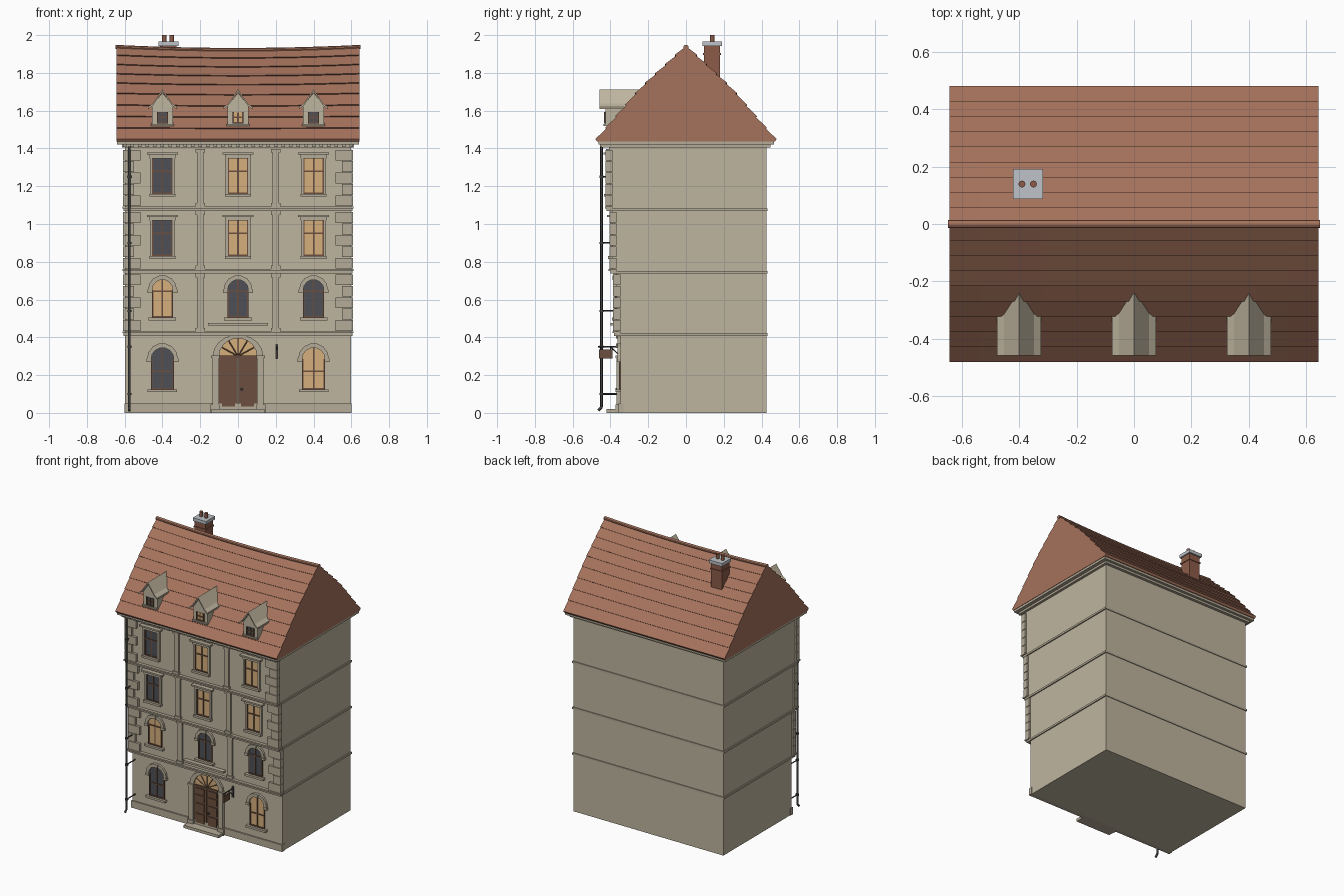
import bpy, bmesh, math
from mathutils import Matrix, Vector

if "Cube" in bpy.data.objects:
    bpy.data.objects.remove(bpy.data.objects["Cube"])

COLOURS = {
    "wall_stone": (0.52, 0.462, 0.345), "trim_stone": (0.46, 0.41, 0.31),
    "roof_tile": (0.375, 0.168, 0.107), "dark_glass": (0.075, 0.08, 0.095),
    "lit_glass": (0.67, 0.43, 0.20), "wood": (0.15, 0.08, 0.05),
    "brick": (0.26, 0.105, 0.065), "cap_grey": (0.52, 0.55, 0.58), "iron": (0.05, 0.05, 0.05)}
MATS = {}
for n, c in COLOURS.items():
    MATS[n] = bpy.data.materials.new(n)
    MATS[n].diffuse_color = (*c, 1)

parts = {}


def bm_for(name, mat):
    return parts.setdefault((name, mat), bmesh.new())


def box(name, mat, x0, x1, y0, y1, z0, z1):
    m = Matrix.Translation(((x0 + x1) / 2, (y0 + y1) / 2, (z0 + z1) / 2)) @ \
        Matrix.Diagonal((x1 - x0, y1 - y0, z1 - z0, 1))
    bmesh.ops.create_cube(bm_for(name, mat), size=1, matrix=m)


def prism(name, mat, pts, y0, y1):
    """Extrude an x-z outline from y0 to y1."""
    bm = bm_for(name, mat)
    a = [bm.verts.new((x, y0, z)) for x, z in pts]
    b = [bm.verts.new((x, y1, z)) for x, z in pts]
    bm.faces.new(a)
    bm.faces.new(b[::-1])
    for i in range(len(a)):
        j = (i + 1) % len(a)
        bm.faces.new((a[i], b[i], b[j], a[j]))


def rod(name, mat, p, q, r, n=12):
    p, q = Vector(p), Vector(q)
    d = q - p
    m = Matrix.Translation((p + q) / 2) @ d.to_track_quat('Z', 'Y').to_matrix().to_4x4()
    v = bmesh.ops.create_cone(bm_for(name, mat), cap_ends=True, segments=n, radius1=r,
                              radius2=r, depth=d.length, matrix=m)["verts"]
    for f in {f for w in v for f in w.link_faces if len(f.verts) == 4}:
        f.smooth = True


def loft(name, mat, prof, half):
    """Sweep a y-z profile along x with a sagging middle."""
    bm = bm_for(name, mat)
    rings = []
    for k in range(13):
        x = half * (k / 6 - 1)
        sag = 0.016 * (1 - (x / half) ** 2)
        rings.append([bm.verts.new((x, y, z - sag * (z - 1.44) / 0.5)) for y, z in prof])
    for a, b in zip(rings, rings[1:]):
        for i in range(len(a)):
            j = (i + 1) % len(a)
            bm.faces.new((a[i], b[i], b[j], a[j]))
    bm.faces.new(rings[0])
    bm.faces.new(rings[-1][::-1])


def arc(cx, cz, rx, rz, n=12):
    return [(cx + rx * math.cos(math.pi * i / n), cz + rz * math.sin(math.pi * i / n))
            for i in range(n + 1)]


def arch_ring(name, cx, cz, rx, rz, tx, tz, y, n=7):
    """Voussoir blocks, with the middle one as a raised keystone."""
    inner, outer = arc(cx, cz, rx, rz, n), arc(cx, cz, rx + tx, rz + tz, n)
    for i in range(n):
        key = i == n // 2
        prism(name, "trim_stone", [inner[i], outer[i], outer[i + 1], inner[i + 1]],
              y - (0.022 if key else 0.015), y + 0.01)


def glazing(cx, w, z0, z1, y, lit, transom, outline=None):
    pts = outline or [(cx - w, z0), (cx + w, z0), (cx + w, z1), (cx - w, z1)]
    glass = "lit_glass" if lit else "dark_glass"
    prism("lit_panes" if lit else "dark_panes", glass, pts, y - 0.003, y + 0.003)
    top = z1 if not outline else z1 - w
    for s in (-1, 1):
        x = cx + s * (w - 0.004)
        box("window_frames", "wood", x - 0.004, x + 0.004, y - 0.008, y, z0, top)
    box("window_frames", "wood", cx - 0.004, cx + 0.004, y - 0.008, y, z0, z1 - 0.002)
    for z in (z0 + 0.004, transom):
        box("window_frames", "wood", cx - w, cx + w, y - 0.008, y, z - 0.004, z + 0.004)


def sill(cx, w, z, y):
    box("window_sills", "trim_stone", cx - w, cx + w, y - 0.025, y + 0.01, z - 0.015, z)


# Storeys, each stepping slightly forward, with string courses
LEVELS = [0, 0.42, 0.75, 1.08, 1.41]
FRONT = [-0.348, -0.368, -0.388, -0.408]
BACK = 0.427
for i, y in enumerate(FRONT):
    z0, z1 = LEVELS[i], LEVELS[i + 1]
    box("storeys", "wall_stone", -0.597, 0.597, y, BACK, z0, z1)
    if i:
        box("string_courses", "trim_stone", -0.605, 0.605, y - 0.012, BACK + 0.005, z0 - 0.012, z0 + 0.002)
        box("string_courses", "trim_stone", -0.612, 0.612, y - 0.022, y + 0.02, z0 + 0.002, z0 + 0.012)
        # Pilasters and corner quoins
        for s in (-1, 1):
            for w, d, a, b in ((0.018, 0.010, z0 + 0.012, z1 - 0.012), (0.024, 0.016, z0 + 0.012, z0 + 0.03),
                               (0.024, 0.016, z1 - 0.032, z1 - 0.012)):
                box("pilasters", "trim_stone", s * 0.2 - w, s * 0.2 + w, y - d, y + 0.01, a, b)
            for k in range(5):
                inn = 0.515 if k % 2 == 0 else 0.55
                xs = sorted((s * inn, s * 0.608))
                a = z0 + 0.014 + k * 0.0605
                box("quoins", "trim_stone", *xs, y - 0.018, y + 0.02, a, a + 0.057)
box("plinth", "trim_stone", -0.602, 0.602, -0.358, -0.33, 0, 0.05)

# Rectangular windows on the two upper storeys
for i in (2, 3):
    y, b = FRONT[i], LEVELS[i]
    for cx in (-0.4, 0, 0.4):
        glazing(cx, 0.055, b + 0.08, b + 0.27, y, cx > -0.1, b + 0.2)
        sill(cx, 0.068, b + 0.08, y)
        for s in (-1, 1):
            x = cx + s * 0.06
            box("window_surrounds", "trim_stone", x - 0.006, x + 0.006, y - 0.012, y, b + 0.08, b + 0.27)
        box("lintels", "trim_stone", cx - 0.068, cx + 0.068, y - 0.018, y + 0.01, b + 0.268, b + 0.287)
        box("lintels", "trim_stone", cx - 0.082, cx + 0.082, y - 0.03, y + 0.01, b + 0.287, b + 0.298)

# Arched windows on the two lower storeys
for cx, i, z0, zs, w, lit in ((-0.4, 0, 0.125, 0.285, 0.06, 0), (0.4, 0, 0.125, 0.285, 0.06, 1),
                              (-0.4, 1, 0.505, 0.65, 0.055, 1), (0, 1, 0.505, 0.65, 0.055, 0),
                              (0.4, 1, 0.505, 0.65, 0.055, 0)):
    y = FRONT[i]
    glazing(cx, w, z0, zs + w, y, lit, zs - 0.06 * (i == 0) - 0.005,
            [(cx - w, z0), (cx + w, z0)] + arc(cx, zs, w, w))
    arch_ring("arch_stones", cx, zs, w, w, 0.022, 0.024, y)
    for s in (-1, 1):
        x = cx + s * (w + 0.011)
        box("arch_stones", "trim_stone", x - 0.013, x + 0.013, y - 0.018, y, zs - 0.015, zs + 0.002)
    sill(cx, w + 0.018, z0, y)
# Ledge under the middle window
box("balcony_ledge", "trim_stone", -0.16, 0.16, -0.4, -0.36, 0.463, 0.476)

# Entrance: double door, fanlight, surround and step
y = FRONT[0]
box("door_step", "trim_stone", -0.14, 0.14, -0.42, y, 0, 0.02)
for s in (-1, 1):
    box("door_leaves", "wood", *sorted((s * 0.002, s * 0.1)), y - 0.008, y, 0.02, 0.298)
    for a, b in ((0.035, 0.1), (0.115, 0.175), (0.19, 0.235), (0.245, 0.285)):
        box("door_panels", "wood", *sorted((s * 0.016, s * 0.084)), y - 0.014, y, a, b)
    box("door_surround", "trim_stone", *sorted((s * 0.1, s * 0.135)), y - 0.02, y, 0, 0.3)
    box("door_surround", "trim_stone", *sorted((s * 0.098, s * 0.145)), y - 0.026, y, 0, 0.045)
    box("door_surround", "trim_stone", *sorted((s * 0.098, s * 0.142)), y - 0.026, y, 0.29, 0.305)
rod("door_knob", "iron", (0.02, y - 0.026, 0.125), (0.02, y, 0.125), 0.008)
box("door_transom", "wood", -0.1, 0.1, y - 0.014, y, 0.292, 0.304)
prism("fanlight", "lit_glass", arc(0, 0.3, 0.1, 0.095), y - 0.004, y)
for k in range(1, 6):
    t = math.pi * k / 6
    rod("fanlight_bars", "wood", (0, y - 0.005, 0.3), (0.098 * math.cos(t), y - 0.005, 0.3 + 0.093 * math.sin(t)), 0.003, 6)
arch_ring("door_arch", 0, 0.3, 0.1, 0.095, 0.034, 0.02, y, 9)

# Hanging sign on an iron bracket
box("sign_board", "wood", 0.2, 0.21, -0.46, -0.39, 0.287, 0.335)
rod("sign_bracket", "iron", (0.205, -0.465, 0.35), (0.205, y, 0.35), 0.004, 8)
rod("sign_bracket", "iron", (0.205, y, 0.3), (0.205, -0.4, 0.35), 0.003, 8)
box("sign_bracket", "iron", 0.198, 0.212, y - 0.006, y, 0.285, 0.365)
for yy in (-0.45, -0.4):
    rod("sign_bracket", "iron", (0.205, yy, 0.33), (0.205, yy, 0.35), 0.002, 6)

# Downpipe with wall brackets
rod("downpipe", "iron", (-0.575, -0.447, 0.03), (-0.575, -0.447, 1.41), 0.007)
rod("downpipe", "iron", (-0.575, -0.445, 0.033), (-0.575, -0.465, 0.012), 0.007)
for z, yy in ((0.1, y), (0.35, y), (0.54, -0.368), (0.9, -0.388), (1.25, -0.408)):
    rod("pipe_brackets", "iron", (-0.575, -0.455, z), (-0.575, yy, z), 0.004, 8)
    rod("pipe_brackets", "iron", (-0.575, -0.447, z - 0.006), (-0.575, -0.447, z + 0.006), 0.011)

# Cornice with dentils
box("cornice", "trim_stone", -0.615, 0.615, -0.445, 0.447, 1.405, 1.42)
box("cornice", "trim_stone", -0.64, 0.64, -0.464, 0.465, 1.42, 1.446)
for k in range(31):
    x = -0.6 + k * 0.04
    box("dentils", "trim_stone", x - 0.009, x + 0.009, -0.455, -0.43, 1.408, 1.421)

# Roof: stepped tile courses on a slightly broken slope
def slope(t):
    return (0.474 - 0.474 * t, 1.445 + (0.275 * t / 0.5 if t < 0.5 else 0.275 + 0.22 * (t - 0.5) / 0.5))


N = 9
side = []
for k in range(N):
    ya, za = slope(k / N)
    yb, zb = slope((k + 1) / N)
    side += [(ya + 0.006, za + 0.005), (yb, zb)]
side = [(0.47, 1.436)] + side
loft("tiled_roof", "roof_tile", side + [(-a, b) for a, b in side[-2::-1]], 0.643)
loft("ridge_tiles", "roof_tile", [(0.014 * math.cos(a), 1.937 + 0.012 * math.sin(a))
                                  for a in (2 * math.pi * k / 10 for k in range(10))], 0.648)

# Three dormers with flared little roofs
for cx in (-0.4, 0, 0.4):
    prism("dormer_walls", "wall_stone", [(cx - 0.056, 1.52), (cx + 0.056, 1.52), (cx + 0.056, 1.625),
                                         (cx, 1.695), (cx - 0.056, 1.625)], -0.427, -0.26)
    top = [(-0.076, 1.62), (-0.052, 1.638), (0, 1.713), (0.052, 1.638), (0.076, 1.62)]
    prism("dormer_roofs", "wall_stone", [(cx + a, b) for a, b in top] +
          [(cx + a, b - 0.012) for a, b in top[::-1]], -0.457, -0.24)
    glazing(cx, 0.03, 1.533, 1.592, -0.427, cx == 0, 1.565)
    box("dormer_sills", "trim_stone", cx - 0.06, cx + 0.06, -0.437, -0.42, 1.52, 1.53)

# Chimney with cap and two pots
box("chimney_stack", "brick", -0.412, -0.325, 0.096, 0.18, 1.7, 1.945)
box("chimney_stack", "brick", -0.417, -0.32, 0.091, 0.185, 1.895, 1.905)
box("chimney_cap", "cap_grey", -0.421, -0.316, 0.087, 0.191, 1.943, 1.966)
for x in (-0.39, -0.35):
    rod("chimney_pots", "brick", (x, 0.139, 1.96), (x, 0.139, 2.0), 0.012)

# Turn every collected part into an object
for (name, mat), bm in parts.items():
    bmesh.ops.recalc_face_normals(bm, faces=bm.faces[:])
    me = bpy.data.meshes.new(name)
    bm.to_mesh(me)
    bm.free()
    me.materials.append(MATS[mat])
    bpy.context.collection.objects.link(bpy.data.objects.new(name, me))

for m in bpy.data.materials:
    if m.users and not m.is_grease_pencil:
        m.use_nodes = True
        m.node_tree.nodes["Principled BSDF"].inputs["Base Color"].default_value = m.diffuse_color
